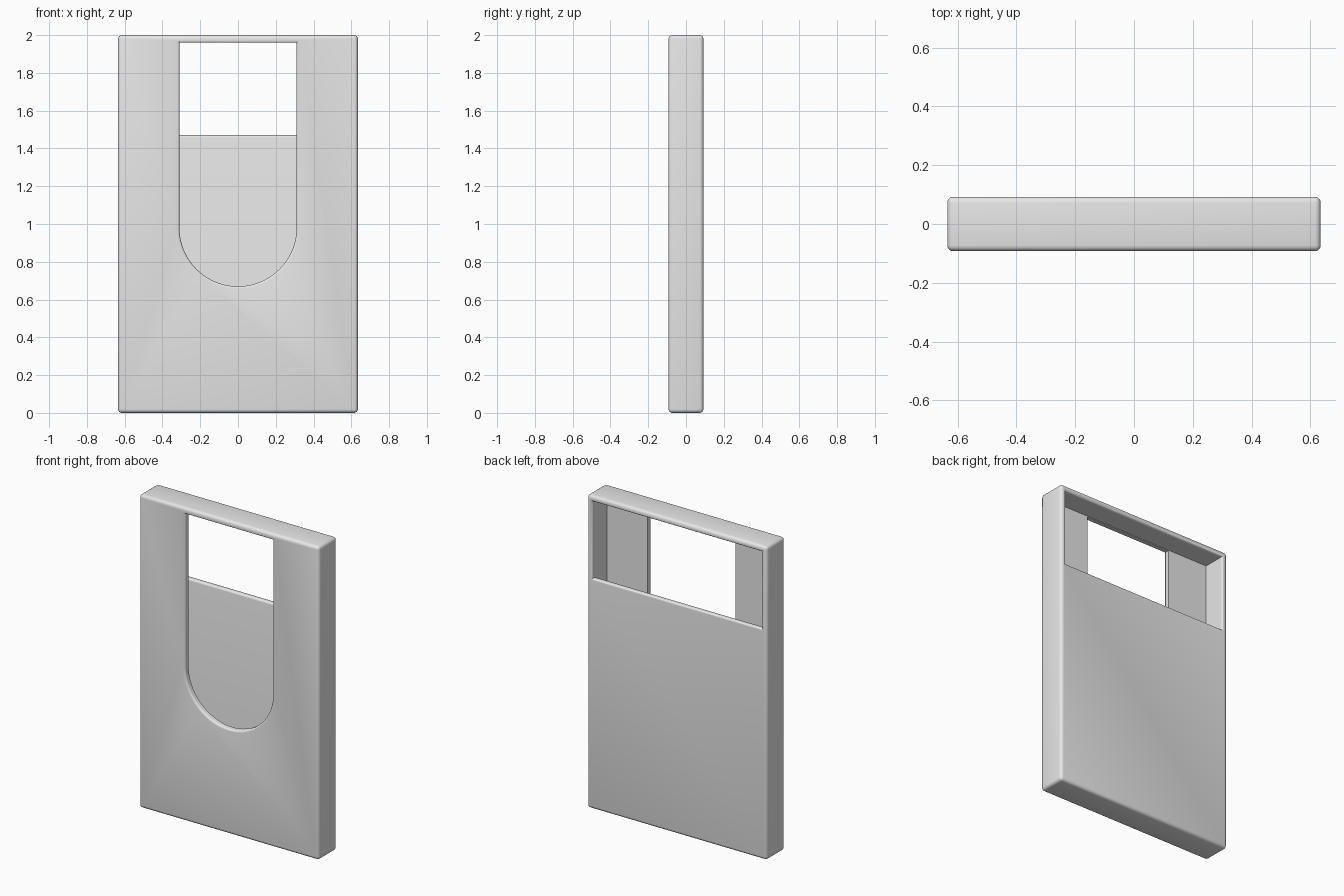
import bpy, bmesh
from math import sin, cos, pi, radians

if "Cube" in bpy.data.objects:
    bpy.data.objects.remove(bpy.data.objects["Cube"], do_unlink=True)

W, D, H = 0.635, 0.0925, 2.0      # half width, half depth, height
WALL, R = 0.036, 0.012            # wall thickness, rim rounding
INNER = D - WALL
TOP, SILL = H - WALL, 1.47        # cavity ceiling, top of the back wall

grey = bpy.data.materials.new("plain grey")
grey.use_nodes = True
grey.diffuse_color = (0.8, 0.8, 0.8, 1)
grey.node_tree.nodes["Principled BSDF"].inputs["Base Color"].default_value = (0.8, 0.8, 0.8, 1)


def loft(name, loops):
    """Closed solid through a row of matching point loops."""
    bm = bmesh.new()
    rings = [[bm.verts.new(p) for p in loop] for loop in loops]
    n = len(rings[0])
    for a, b in zip(rings, rings[1:]):
        for i in range(n):
            j = (i + 1) % n
            bm.faces.new((a[i], a[j], b[j], b[i]))
    bm.faces.new(rings[0])
    bm.faces.new(rings[-1])
    bmesh.ops.recalc_face_normals(bm, faces=bm.faces)
    mesh = bpy.data.meshes.new(name)
    bm.to_mesh(mesh)
    bm.free()
    ob = bpy.data.objects.new(name, mesh)
    bpy.context.collection.objects.link(ob)
    mesh.materials.append(grey)
    return ob


def arch(o, y, half=0.31, mid=0.98, top=1.96, n=40):
    """Thumb slot outline, grown by o: half-round bottom, square top."""
    r = half + o
    pts = [(r * cos(pi + pi * i / n), y, mid + r * sin(pi + pi * i / n)) for i in range(n + 1)]
    return pts + [(r, y, top + o), (-r, y, top + o)]


def window(o, y, drop):
    """Back window outline, grown by o, with its sill lowered by drop."""
    x, z = W - WALL - 0.001 + o, TOP - 0.001 + o
    return [(-x, y, SILL - drop), (x, y, SILL - drop), (x, y, z), (-x, y, z)]


# Rounded rim as (growth, depth) steps
rim = [(R * (1 - sin(a)), R * (1 - cos(a))) for a in (pi / 2 * i / 4 for i in range(5))]

# Shell: rounded slab
rect = [(-W, -D), (W, -D), (W, D), (-W, D)]
holder = loft("card_holder_shell", [[(x, y, z) for x, y in rect] for z in (0, H)])
bevel = holder.modifiers.new("rounded_edges", "BEVEL")
bevel.width = 0.02
bevel.segments = 4

# Inner pocket
IW = W - WALL
pocket = loft("pocket_cutter", [
    [(x, y, z) for x, y in ((-IW, -INNER), (IW, -INNER), (IW, INNER), (-IW, INNER))]
    for z in (WALL, TOP)])

# Thumb slot in the front wall
slot = loft("thumb_slot_cutter",
            [arch(R, -2 * D)] + [arch(o, -D + d) for o, d in rim] + [arch(0, -0.01)])

# Window above the back wall, with a rounded sill
back = loft("back_window_cutter",
            [window(R, 2 * D, R)]
            + [window(o, D - d, o) for o, d in rim]
            + [window(0, INNER + d, o) for o, d in reversed(rim)]
            + [window(0, 0.01, R)])

for cutter in (pocket, slot, back):
    cutter.hide_render = True
    cut = holder.modifiers.new(cutter.name, "BOOLEAN")
    cut.operation = "DIFFERENCE"
    cut.solver = "EXACT"
    cut.object = cutter

# Apply the cuts and drop the cutters
bpy.ops.object.select_all(action="DESELECT")
holder.select_set(True)
bpy.context.view_layer.objects.active = holder
for name in [m.name for m in holder.modifiers]:
    bpy.ops.object.modifier_apply(modifier=name)
for cutter in (pocket, slot, back):
    bpy.data.objects.remove(cutter, do_unlink=True)

bpy.ops.object.shade_smooth_by_angle(angle=radians(30))
